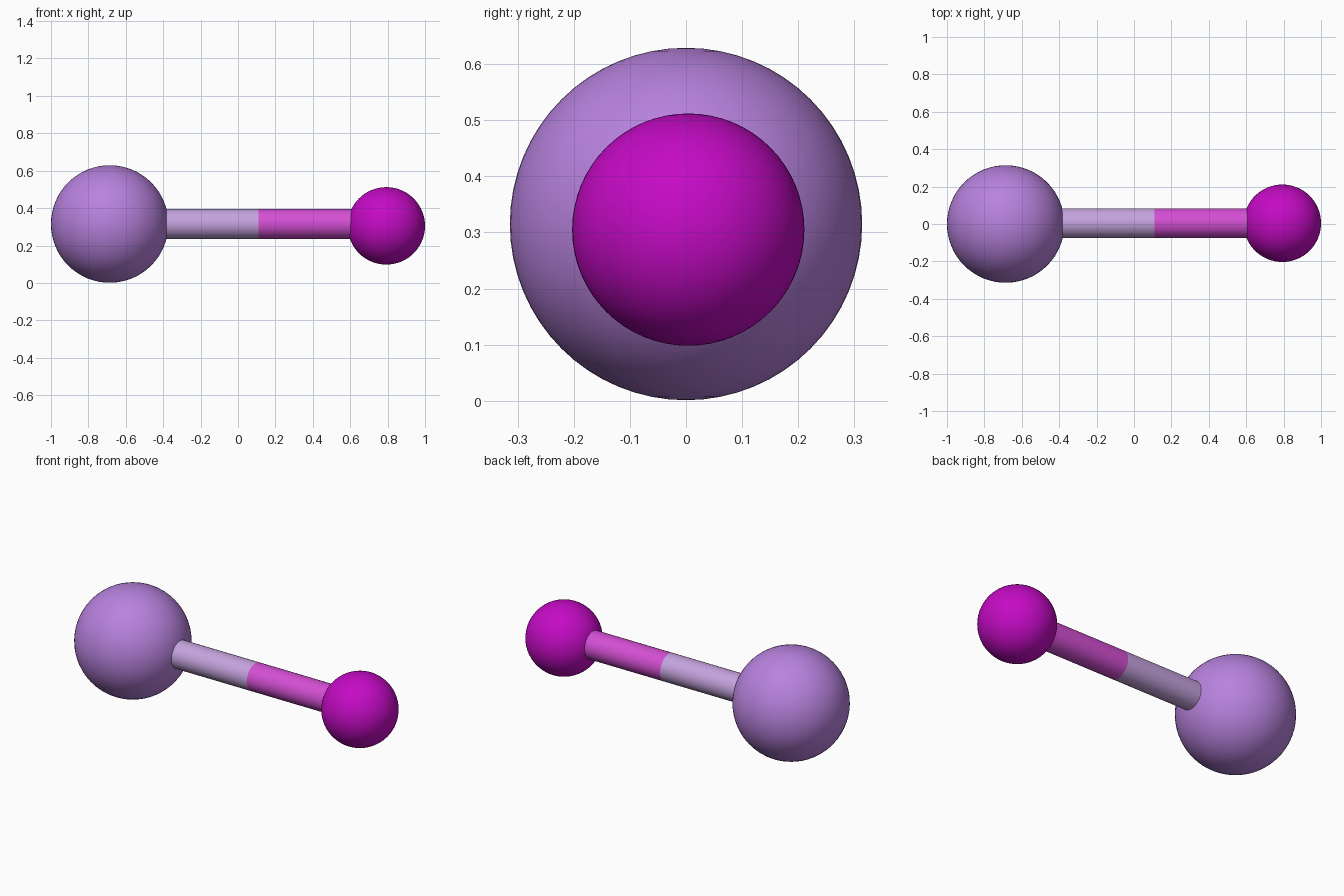
import bpy
import math

if "Cube" in bpy.data.objects:
    bpy.data.objects.remove(bpy.data.objects["Cube"])


def material(name, srgb):
    """Flat colour given in sRGB, stored as linear."""
    lin = [c / 12.92 if c <= 0.04045 else ((c + 0.055) / 1.055) ** 2.4 for c in srgb]
    m = bpy.data.materials.new(name)
    m.diffuse_color = (*lin, 1.0)
    m.use_nodes = True
    m.node_tree.nodes["Principled BSDF"].inputs["Base Color"].default_value = m.diffuse_color
    return m


def finish(name, mat):
    ob = bpy.context.object
    ob.name = name
    ob.data.materials.append(mat)
    bpy.ops.object.shade_smooth_by_angle(angle=math.radians(40))
    return ob


def ball(name, centre, radius, mat):
    bpy.ops.mesh.primitive_uv_sphere_add(segments=64, ring_count=32,
                                         radius=radius, location=centre)
    return finish(name, mat)


def rod(name, x0, x1, mat, y=0.004, z=0.315, radius=0.08):
    bpy.ops.mesh.primitive_cylinder_add(vertices=48, radius=radius, depth=x1 - x0,
                                        location=((x0 + x1) / 2, y, z),
                                        rotation=(0, math.pi / 2, 0))
    return finish(name, mat)


lavender = material("lavender", (0.72, 0.51, 0.87))
magenta = material("magenta", (0.77, 0.04, 0.77))
pale_lavender = material("pale lavender", (0.77, 0.64, 0.87))
pink_magenta = material("pink magenta", (0.83, 0.31, 0.83))

# Two balls
ball("large_ball", (-0.686, 0.0, 0.315), 0.314, lavender)
ball("small_ball", (0.793, 0.004, 0.305), 0.207, magenta)

# Joining rod in two coloured halves, ends sunk into the balls
rod("rod_left_half", -0.42, 0.11, pale_lavender)
rod("rod_right_half", 0.11, 0.64, pink_magenta)
